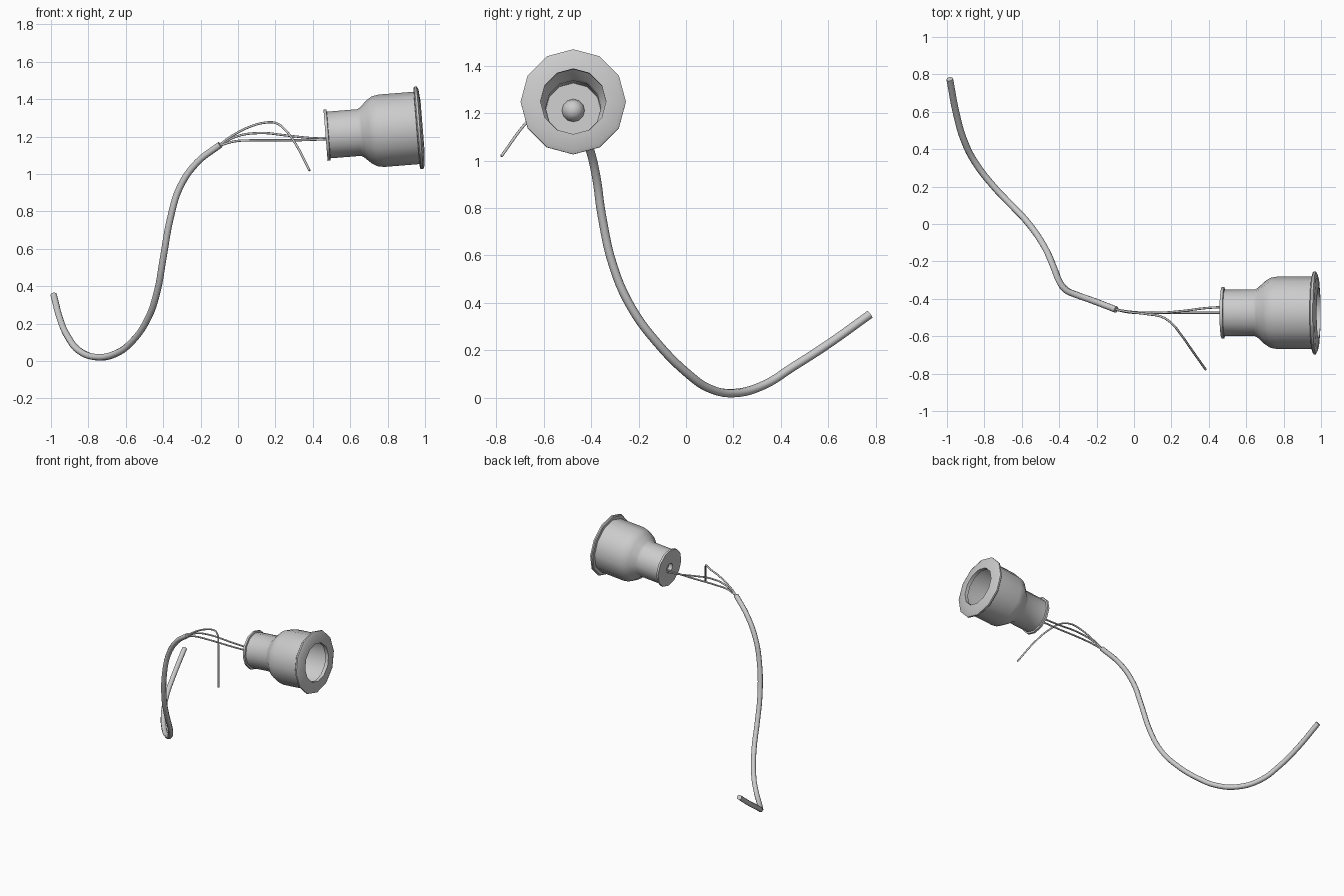
import bpy, bmesh, math
from mathutils import Matrix

if "Cube" in bpy.data.objects:
    bpy.data.objects.remove(bpy.data.objects["Cube"])

# Socket axis runs along x, tilted slightly upward
FRAME = Matrix.Translation((0.468, -0.475, 1.207)) @ Matrix.Rotation(math.radians(85.4), 4, 'Y')


def smooth(obj, angle):
    bpy.ops.object.select_all(action='DESELECT')
    obj.select_set(True)
    bpy.context.view_layer.objects.active = obj
    bpy.ops.object.shade_smooth_by_angle(angle=math.radians(angle))


def lathe(name, profile, sides=12):
    """Spin (radius, height) points around the socket axis."""
    bm = bmesh.new()
    verts = [bm.verts.new((r, 0, t)) for r, t in profile]
    edges = [bm.edges.new(p) for p in zip(verts, verts[1:])]
    bmesh.ops.spin(bm, geom=verts + edges, cent=(0, 0, 0), axis=(0, 0, 1),
                   angle=2 * math.pi, steps=sides, use_merge=True)
    bmesh.ops.remove_doubles(bm, verts=bm.verts[:], dist=1e-5)
    bmesh.ops.recalc_face_normals(bm, faces=bm.faces[:])
    mesh = bpy.data.meshes.new(name)
    bm.to_mesh(mesh)
    bm.free()
    obj = bpy.data.objects.new(name, mesh)
    obj.matrix_world = FRAME
    bpy.context.collection.objects.link(obj)
    smooth(obj, 38)
    return obj


def tube(name, points, radius):
    """Round cord through the points, converted to a capped mesh."""
    cu = bpy.data.curves.new(name, 'CURVE')
    cu.dimensions = '3D'
    cu.bevel_depth = radius
    cu.bevel_resolution = 2
    cu.resolution_u = 5
    cu.use_fill_caps = True
    sp = cu.splines.new('BEZIER')
    sp.bezier_points.add(len(points) - 1)
    for bp, co in zip(sp.bezier_points, points):
        bp.co = co
        bp.handle_left_type = bp.handle_right_type = 'AUTO'
    obj = bpy.data.objects.new(name, cu)
    bpy.context.collection.objects.link(obj)
    bpy.ops.object.select_all(action='DESELECT')
    obj.select_set(True)
    bpy.context.view_layer.objects.active = obj
    bpy.ops.object.convert(target='MESH')
    smooth(bpy.context.object, 50)


# Hollow lamp socket: back plate, neck, bell and front flange, then the inside
lathe("socket_shell", [
    (0.034, 0.045), (0.034, 0.0), (0.137, 0.0), (0.137, 0.015), (0.125, 0.017),
    (0.125, 0.18), (0.135, 0.197), (0.168, 0.232), (0.187, 0.262), (0.194, 0.30),
    (0.194, 0.488), (0.215, 0.489), (0.222, 0.495), (0.222, 0.506), (0.205, 0.515),
    (0.138, 0.521), (0.138, 0.495), (0.182, 0.485), (0.182, 0.30), (0.174, 0.268),
    (0.155, 0.238), (0.124, 0.203), (0.116, 0.182), (0.116, 0.045), (0.034, 0.045)])

# Domed contact at the bottom of the socket
lathe("center_contact", [(0.0, 0.03), (0.048, 0.03), (0.048, 0.05), (0.042, 0.072),
                         (0.025, 0.09), (0.0, 0.097)])

# Thick cable
tube("cable", [
    (-0.985, 0.775, 0.352), (-0.95, 0.59, 0.22), (-0.91, 0.45, 0.13), (-0.85, 0.33, 0.055),
    (-0.75, 0.20, 0.02), (-0.65, 0.095, 0.041), (-0.57, 0.01, 0.10), (-0.48, -0.12, 0.23),
    (-0.43, -0.23, 0.38), (-0.40, -0.305, 0.55), (-0.36, -0.355, 0.77),
    (-0.31, -0.378, 0.93), (-0.22, -0.41, 1.06), (-0.095, -0.458, 1.157)], 0.018)

# Three thin wires leaving the cable, two of them entering the socket
START = (-0.11, -0.455, 1.147)
tube("wire_lower", [START, (-0.02, -0.473, 1.174), (0.08, -0.475, 1.18),
                    (0.3, -0.475, 1.18), (0.51, -0.475, 1.187)], 0.006)
tube("wire_middle", [START, (-0.01, -0.47, 1.20), (0.12, -0.475, 1.219),
                     (0.25, -0.466, 1.207), (0.38, -0.45, 1.193), (0.51, -0.442, 1.187)], 0.006)
tube("wire_loose", [START, (-0.03, -0.47, 1.205), (0.07, -0.482, 1.255), (0.15, -0.497, 1.275),
                    (0.2, -0.53, 1.273), (0.25, -0.59, 1.238), (0.31, -0.675, 1.157),
                    (0.383, -0.778, 1.018)], 0.006)
